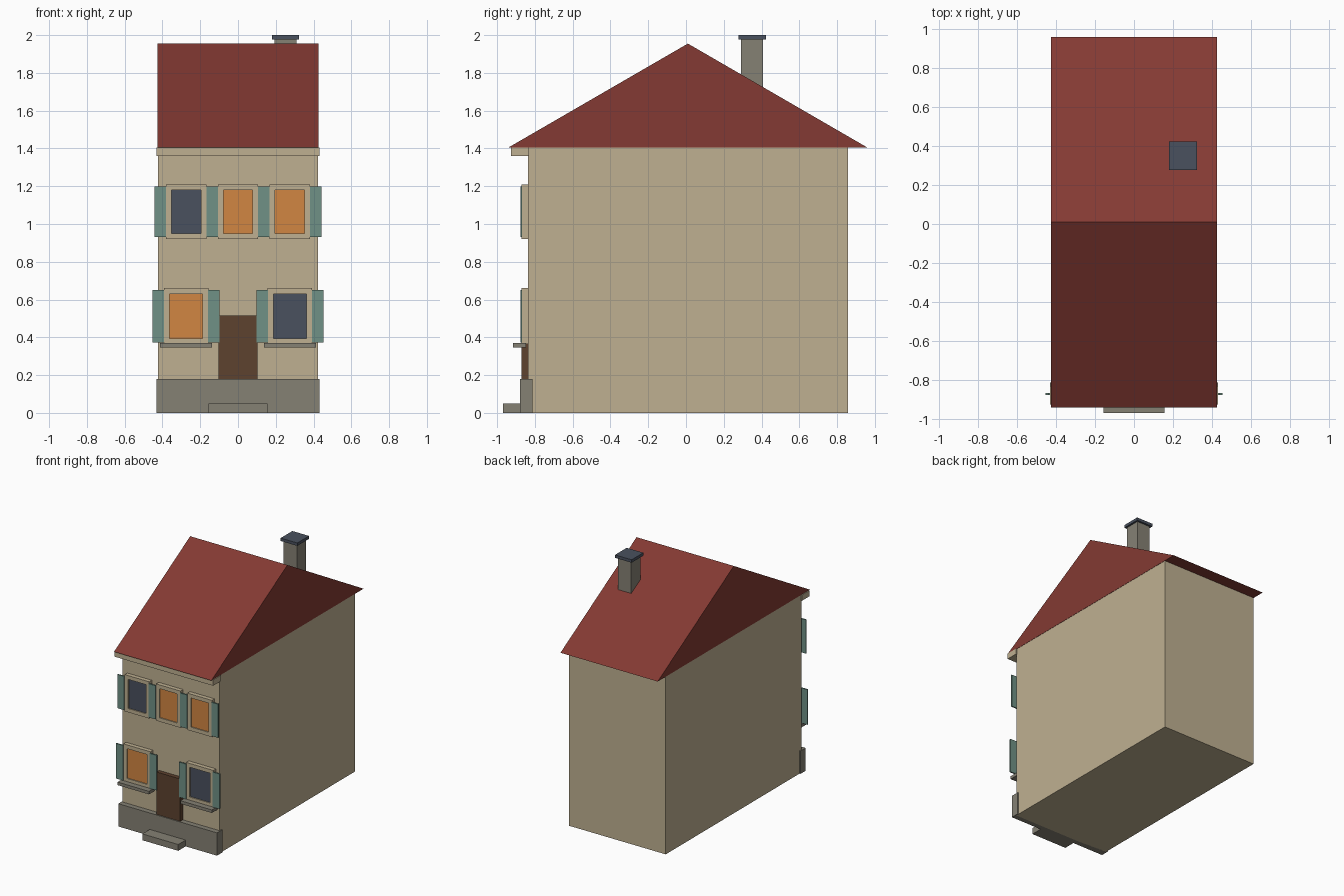
import bpy
import bmesh

if "Cube" in bpy.data.objects:
    bpy.data.objects.remove(bpy.data.objects["Cube"])


def mat(name, r, g, b):
    m = bpy.data.materials.new(name)
    m.diffuse_color = (r, g, b, 1)
    m.use_nodes = True
    m.node_tree.nodes["Principled BSDF"].inputs["Base Color"].default_value = m.diffuse_color
    return m


PLASTER = mat("tan plaster", 0.52, 0.435, 0.285)
ROOF = mat("red roof tile", 0.23, 0.042, 0.033)
STONE = mat("grey stone", 0.235, 0.22, 0.175)
WOOD = mat("brown door", 0.11, 0.054, 0.028)
SHUTTER = mat("green shutter", 0.16, 0.285, 0.238)
LIT = mat("lit orange glass", 0.64, 0.24, 0.055)
DARK = mat("dark slate", 0.067, 0.082, 0.112)


def finish(bm, name, *mats):
    bmesh.ops.recalc_face_normals(bm, faces=bm.faces[:])
    me = bpy.data.meshes.new(name)
    bm.to_mesh(me)
    bm.free()
    for m in mats:
        me.materials.append(m)
    ob = bpy.data.objects.new(name, me)
    bpy.context.collection.objects.link(ob)
    return ob


def box_bm(x0, x1, y0, y1, z0, z1):
    bm = bmesh.new()
    bmesh.ops.create_cube(bm, size=1)
    for v in bm.verts:
        v.co.x = x1 if v.co.x > 0 else x0
        v.co.y = y1 if v.co.y > 0 else y0
        v.co.z = z1 if v.co.z > 0 else z0
    return bm


def box(name, m, *dims):
    return finish(box_bm(*dims), name, m)


def window(name, glass, x0, x1, z0, z1, border, y0=-0.87):
    """Frame block whose front face is inset and recessed to make the pane."""
    bm = box_bm(x0, x1, y0, -0.83, z0, z1)
    bm.normal_update()
    front = min(bm.faces, key=lambda f: f.calc_center_median().y)
    bmesh.ops.inset_region(bm, faces=[front], thickness=border, use_even_offset=True)
    ring = bmesh.ops.extrude_face_region(bm, geom=[front])
    pane = [g for g in ring["geom"] if isinstance(g, bmesh.types.BMFace)][0]
    for v in pane.verts:
        v.co.y += 0.008
    if front.is_valid:
        bmesh.ops.delete(bm, geom=[front], context='FACES_ONLY')
    pane.material_index = 1
    finish(bm, name, PLASTER, glass)


# House body, plinth, step and cornice
box("house_body", PLASTER, -0.423, 0.423, -0.837, 0.857, 0, 1.405)
box("plinth", STONE, -0.431, 0.431, -0.878, -0.812, 0, 0.18)
box("front_step", STONE, -0.157, 0.157, -0.97, -0.87, 0, 0.05)
box("cornice", PLASTER, -0.431, 0.431, -0.926, -0.83, 1.36, 1.406)

# Roof: triangular profile extruded along x
bm = bmesh.new()
profile = [(-0.94, 1.405), (0.96, 1.405), (0.01, 1.955)]
gable = bm.faces.new([bm.verts.new((-0.425, y, z)) for y, z in profile])
ext = bmesh.ops.extrude_face_region(bm, geom=[gable])
for g in ext["geom"]:
    if isinstance(g, bmesh.types.BMVert):
        g.co.x = 0.425
finish(bm, "roof", ROOF)

# Chimney
box("chimney", STONE, 0.193, 0.31, 0.291, 0.408, 1.6, 1.98)
box("chimney_cap", DARK, 0.179, 0.324, 0.277, 0.423, 1.977, 2.0)

# Door
box("front_door", WOOD, -0.104, 0.104, -0.87, -0.83, 0.17, 0.515)

# Ground floor windows with sills and shutters
for side, cx, glass in (("left", -0.275, LIT), ("right", 0.275, DARK)):
    window("lower_window_" + side, glass, cx - 0.118, cx + 0.118, 0.365, 0.66, 0.03)
    box("lower_sill_" + side, STONE, cx - 0.137, cx + 0.137, -0.915, -0.847, 0.346, 0.37)
    for i, s in enumerate((-1, 1)):
        xs = sorted((cx + s * 0.117, cx + s * 0.178))
        box(f"lower_shutter_{side}_{i}", SHUTTER, *xs, -0.877, -0.867, 0.373, 0.65)

# Upper floor windows
for side, cx, glass in (("left", -0.274, DARK), ("middle", 0, LIT), ("right", 0.274, LIT)):
    window("upper_window_" + side, glass, cx - 0.107, cx + 0.107, 0.92, 1.21, 0.03)

# Upper shutters, one between each pair of windows and at both ends
for i, cx in enumerate((-0.411, -0.137, 0.137, 0.411)):
    box(f"upper_shutter_{i}", SHUTTER, cx - 0.03, cx + 0.03, -0.877, -0.867, 0.932, 1.198)
